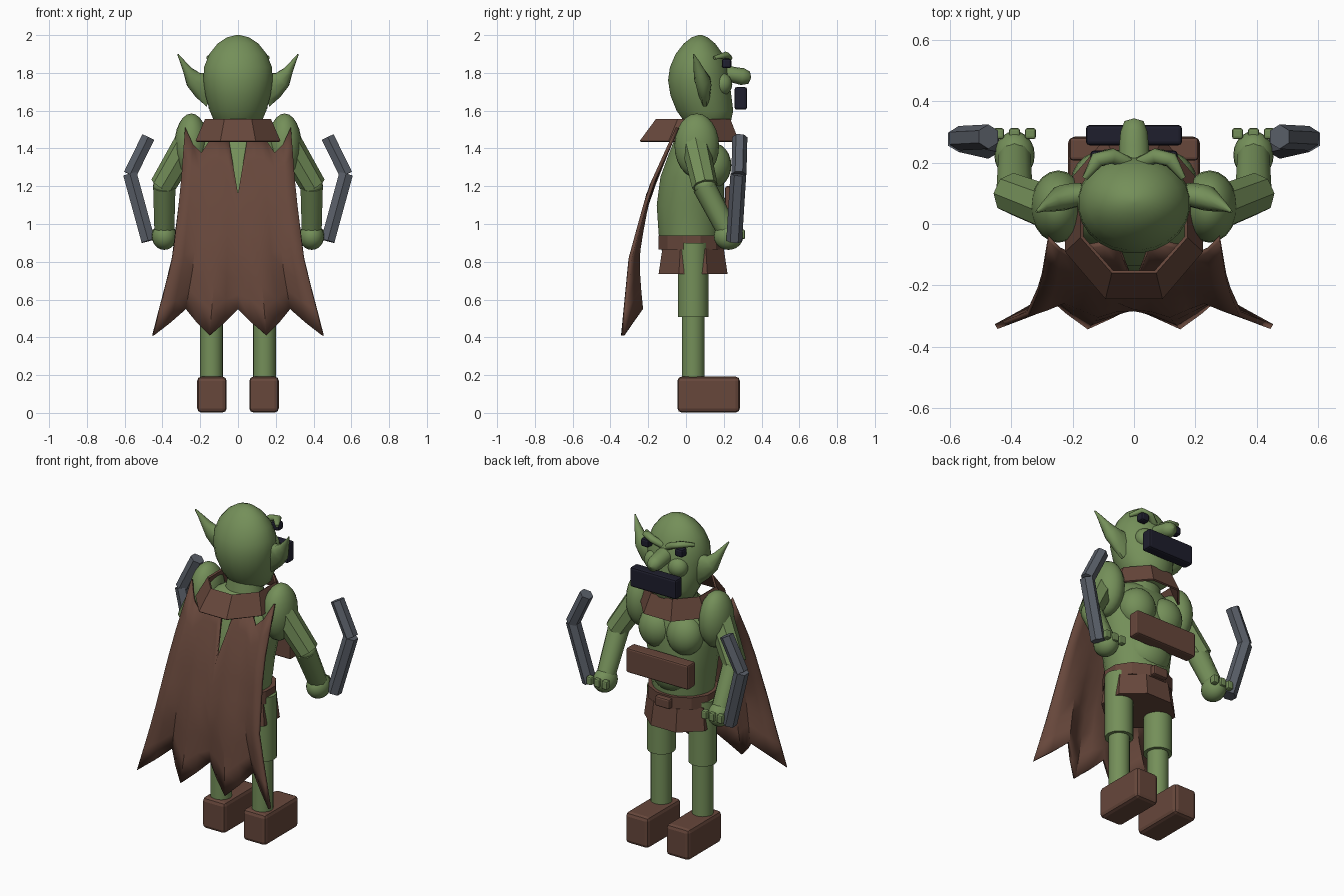
import bpy, bmesh, math
from mathutils import Vector

old = bpy.data.objects.get("Cube")
if old:
    bpy.data.objects.remove(old, do_unlink=True)


def material(name, rgb):
    m = bpy.data.materials.new(name)
    m.use_nodes = True
    m.diffuse_color = (*rgb, 1)
    m.node_tree.nodes["Principled BSDF"].inputs["Base Color"].default_value = (*rgb, 1)
    return m


SKIN = material("green skin", (0.175, 0.275, 0.1))
LEATHER = material("brown leather", (0.135, 0.063, 0.044))
STEEL = material("grey steel", (0.1, 0.113, 0.138))
DARK = material("near black", (0.013, 0.013, 0.026))


def finish(name, bm, mat, smooth=None):
    bmesh.ops.recalc_face_normals(bm, faces=bm.faces)
    me = bpy.data.meshes.new(name)
    bm.to_mesh(me)
    bm.free()
    me.materials.append(mat)
    ob = bpy.data.objects.new(name, me)
    bpy.context.collection.objects.link(ob)
    if smooth:
        bpy.ops.object.select_all(action='DESELECT')
        ob.select_set(True)
        bpy.context.view_layer.objects.active = ob
        bpy.ops.object.shade_smooth_by_angle(angle=math.radians(smooth))
    return ob


def box(name, mat, loc, size, bevel=0.01):
    bm = bmesh.new()
    bmesh.ops.create_cube(bm, size=1)
    for v in bm.verts:
        v.co = Vector(a * b for a, b in zip(v.co, size)) + Vector(loc)
    ob = finish(name, bm, mat)
    mod = ob.modifiers.new("rounding", 'BEVEL')
    mod.width, mod.segments = bevel, 2
    return ob


def ball(name, mat, loc, radii):
    bm = bmesh.new()
    bmesh.ops.create_uvsphere(bm, u_segments=20, v_segments=12, radius=1)
    for v in bm.verts:
        v.co = Vector(a * b for a, b in zip(v.co, radii)) + Vector(loc)
    return finish(name, bm, mat, 60)


def skin_rings(bm, rings, caps):
    n = len(rings[0])
    for a, b in zip(rings, rings[1:]):
        for i in range(n):
            bm.faces.new((a[i], a[(i + 1) % n], b[(i + 1) % n], b[i]))
    if caps:
        bm.faces.new(rings[0])
        bm.faces.new(rings[-1])


def loft(name, mat, rows, sides=24, smooth=60, caps=True):
    """Stacked oval rings; each row is z, half width, back y, front y."""
    bm, rings = bmesh.new(), []
    grow = 1 / math.cos(math.pi / sides)
    for z, rx, yb, yf in rows:
        ring = []
        for i in range(sides):
            a = (i + 0.5) * math.tau / sides
            ring.append(bm.verts.new((rx * grow * math.cos(a),
                        (yb + yf) / 2 + (yf - yb) / 2 * grow * math.sin(a), z)))
        rings.append(ring)
    skin_rings(bm, rings, caps)
    return finish(name, bm, mat, smooth)


def tube(name, mat, path, radii, sides=8, smooth=None):
    """Rings along a path; each radius is a pair: along y, and across."""
    bm, rings = bmesh.new(), []
    pts = [Vector(p) for p in path]
    for i, (p, (ra, rb)) in enumerate(zip(pts, radii)):
        d = (pts[min(i + 1, len(pts) - 1)] - pts[max(i - 1, 0)]).normalized()
        side = Vector((0, 1, 0)) - d * d.y
        side.normalize()
        up = d.cross(side)
        rings.append([bm.verts.new(p + side * ra * math.cos(k * math.tau / sides)
                      + up * rb * math.sin(k * math.tau / sides)) for k in range(sides)])
    skin_rings(bm, rings, True)
    return finish(name, bm, mat, smooth)


def rod(name, mat, a, b, r1, r2=None, sides=8, smooth=None):
    r2 = r2 or r1
    return tube(name, mat, (a, b), ((r1, r1), (r2, r2)), sides, smooth)


# Head and neck
loft("head", SKIN, [(1.5, .08, .03, .19), (1.53, .12, .0, .235), (1.6, .15, -.05, .25),
                    (1.68, .172, -.082, .24), (1.76, .183, -.095, .23), (1.83, .18, -.085, .22),
                    (1.9, .152, -.055, .195), (1.955, .108, -.012, .155),
                    (1.988, .058, .03, .115), (2.0, .01, .065, .085)])
loft("neck", SKIN, [(1.38, .13, -.05, .16), (1.56, .1, -.02, .16)])
tube("nose", SKIN, [(0, .18, 1.8), (0, .25, 1.79), (0, .3, 1.78), (0, .335, 1.775), (0, .345, 1.775)],
     [(.05, .05), (.042, .05), (.045, .045), (.032, .032), (.008, .008)], 14, 60)
box("mouth_guard", DARK, (0, .29, 1.665), (.314, .066, .12), .012)

# Torso, chest and belly
loft("torso", SKIN, [(.86, .17, -.13, .18), (.95, .18, -.145, .19), (1.1, .2, -.155, .2),
                     (1.25, .23, -.135, .2), (1.36, .24, -.095, .19), (1.45, .2, -.06, .16),
                     (1.5, .12, -.03, .13)])
ball("belly", SKIN, (0, .11, 1.06), (.14, .12, .13))

# Clothing
collar = loft("collar", LEATHER, [(1.44, .225, -.245, .28), (1.555, .175, -.16, .235)], 8, None, False)
mod = collar.modifiers.new("thickness", 'SOLIDIFY')
mod.thickness = .012
loft("belt", LEATHER, [(.865, .2, -.145, .205), (.94, .2, -.145, .205)], 12, None)
loft("skirt", LEATHER, [(.735, .205, -.145, .22), (.87, .19, -.125, .2)], 8, None)
box("belt_buckle", LEATHER, (0, .215, .9), (.1, .04, .06))
box("chest_strap", LEATHER, (0, .245, 1.125), (.42, .075, .15), .01)


def blend(z, keys):
    for (z0, a), (z1, b) in zip(keys, keys[1:]):
        if z >= z1:
            return a + (b - a) * (z0 - z) / (z0 - z1)
    return keys[-1][1]


# Cape with a zigzag hem and notched top
bm, grid = bmesh.new(), []
tops = [1.155, 1.44, 1.47, 1.45, 1.375, 1.42, 1.51]
for j in range(-6, 7):
    k = abs(j)
    point = 2 - abs(k % 4 - 2)
    low, column = .55 - .07 * point, []
    for r in range(9):
        t = r / 8
        z = tops[k] + (low - tops[k]) * t
        width = blend(z, [(1.51, .28), (1.18, .305), (.8, .35), (.41, .45)])
        y = blend(z, [(1.51, -.045), (1.18, -.195), (.82, -.295), (.41, -.335)])
        fold = (.06 if k < 3 else .085) * (1 - point / 2) * t * t
        column.append(bm.verts.new((j / 6 * width, y + fold, z)))
    grid.append(column)
for a, b in zip(grid, grid[1:]):
    for r in range(8):
        bm.faces.new((a[r], b[r], b[r + 1], a[r + 1]))
cape = finish("cape", bm, LEATHER, 40)
mod = cape.modifiers.new("thickness", 'SOLIDIFY')
mod.thickness, mod.offset = .018, 0

# Paired parts
for side, s in (("left", 1), ("right", -1)):
    # Face
    tube(side + "_ear", SKIN, [(s * .13, .1, 1.71), (s * .19, .095, 1.735), (s * .235, .085, 1.765),
         (s * .265, .07, 1.81), (s * .295, .055, 1.86), (s * .318, .04, 1.898)],
         [(.03, .1), (.04, .075), (.042, .05), (.03, .027), (.015, .013), (.004, .004)], 10, 60)
    box(side + "_eye", DARK, (s * .115, .215, 1.85), (.055, .05, .05), .012)
    tube(side + "_brow", SKIN, [(s * .02, .2, 1.85), (s * .07, .222, 1.88), (s * .12, .21, 1.895),
         (s * .16, .15, 1.88)], [(.02, .02), (.025, .02), (.025, .018), (.01, .01)], 8, 60)
    ball(side + "_cheek", SKIN, (s * .08, .19, 1.74), (.06, .055, .06))
    ball(side + "_chest", SKIN, (s * .095, .14, 1.31), (.11, .1, .12))
    # Arm
    ball(side + "_shoulder", SKIN, (s * .247, .057, 1.415), (.09, .118, .17))
    rod(side + "_upper_arm", SKIN, (s * .27, .05, 1.42), (s * .4, .1, 1.2), .075, .068, 8)
    ball(side + "_elbow", SKIN, (s * .39, .1, 1.2), (.06, .06, .05))
    rod(side + "_forearm", SKIN, (s * .39, .095, 1.2), (s * .39, .22, .96), .062, .055, 10, 40)
    ball(side + "_hand", SKIN, (s * .39, .225, .935), (.066, .078, .072))
    for n in range(3):
        box(f"{side}_finger_{n + 1}", SKIN, (s * (.338 + n * .052), .295, .945), (.036, .036, .05), .008)
    # Bent blade held in the hand
    rod(side + "_weapon_lower", STEEL, (s * .475, .255, .91), (s * .572, .277, 1.265), .042, None, 6)
    rod(side + "_weapon_upper", STEEL, (s * .572, .28, 1.262), (s * .475, .285, 1.46), .04, None, 6)
    # Leg and shoe
    rod(side + "_thigh", SKIN, (s * .14, .038, .508), (s * .14, .038, .9), .08, None, 20, 40)
    rod(side + "_shin", SKIN, (s * .14, .038, .17), (s * .14, .038, .53), .06, None, 20, 40)
    box(side + "_shoe", LEATHER, (s * .138, .12, .097), (.156, .33, .19), .022)
